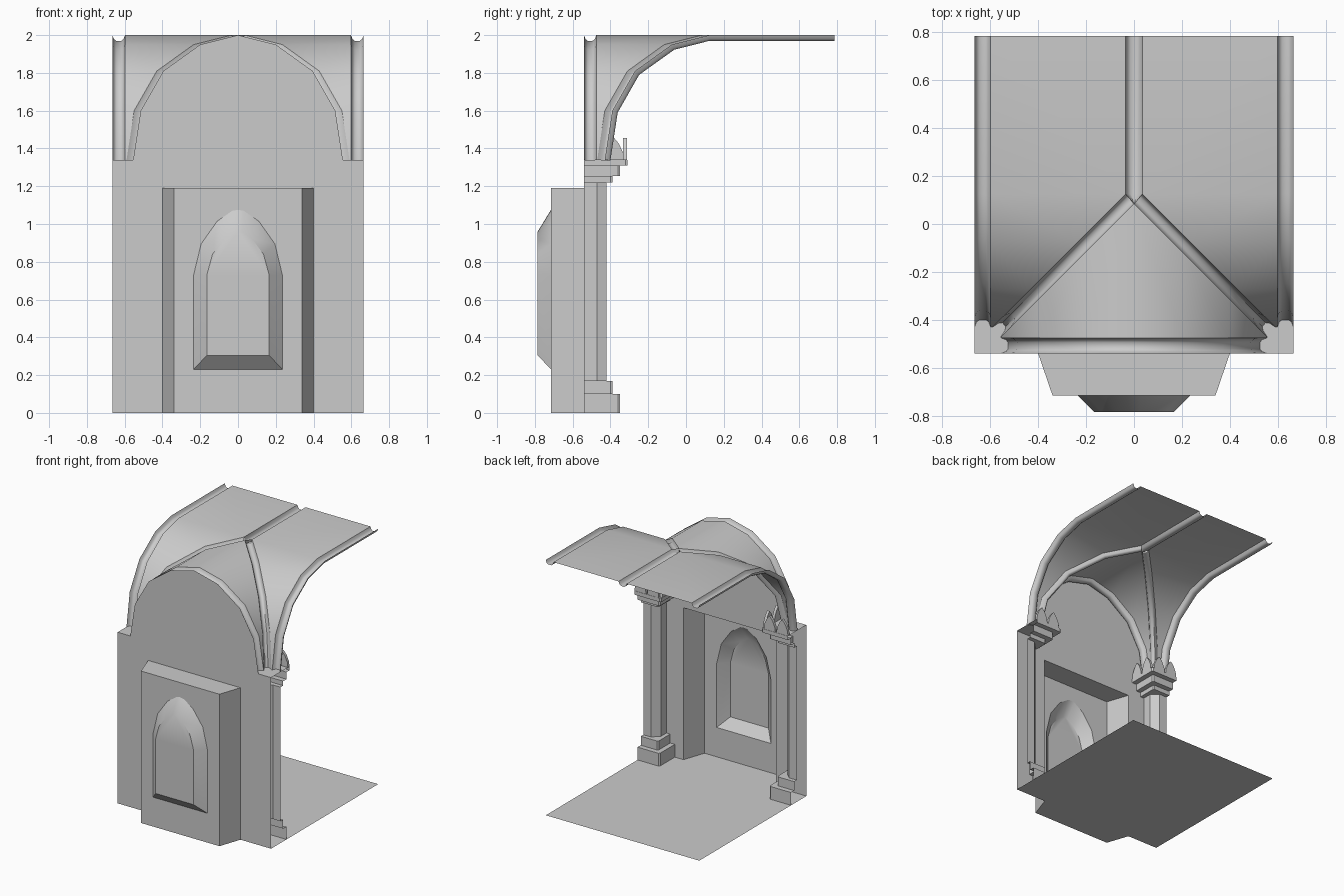
import bpy, bmesh, math
from mathutils import Vector

if "Cube" in bpy.data.objects:
    bpy.data.objects.remove(bpy.data.objects["Cube"])

stone = bpy.data.materials.new("grey_stone")
stone.use_nodes = True
GREY = (0.6, 0.6, 0.6, 1)
stone.diffuse_color = GREY
stone.node_tree.nodes["Principled BSDF"].inputs["Base Color"].default_value = GREY

W = 0.665               # half width
WALL, BACK = -0.54, 0.785
SPRING = 1.34           # height where the vault starts
ARCH = [(0.555, SPRING), (0.515, 1.6), (0.395, 1.81), (0.2, 1.95), (0, 2)]


def finish(name, bm, mirror=False, angle=40):
    """Turn a bmesh into a stone object, optionally mirrored across x."""
    bmesh.ops.remove_doubles(bm, verts=bm.verts, dist=0.0005)
    bmesh.ops.recalc_face_normals(bm, faces=bm.faces)
    mesh = bpy.data.meshes.new(name)
    bm.to_mesh(mesh)
    bm.free()
    mesh.materials.append(stone)
    mesh.shade_smooth()
    mesh.set_sharp_from_angle(angle=math.radians(angle))
    obj = bpy.data.objects.new(name, mesh)
    bpy.context.collection.objects.link(obj)
    if mirror:
        mod = obj.modifiers.new("mirror", 'MIRROR')
        mod.use_mirror_merge = True
    return obj


def loft(bm, sections, closed=False):
    """Skin consecutive sections with quads."""
    rows = [[bm.verts.new(p) for p in s] for s in sections]
    for a, b in zip(rows, rows[1:]):
        n = len(a)
        for i in range(n if closed else n - 1):
            j = (i + 1) % n
            bm.faces.new((a[i], a[j], b[j], b[i]))
    return rows


def polygon(bm, points):
    return bm.faces.new([bm.verts.new(p) for p in points])


def mirrored(half):
    """Complete a half outline that runs up to the centre line."""
    return half + [(-x, z) for x, z in reversed(half) if x > 0]


def inward(i):
    """Unit normal of the arch profile, pointing into the room."""
    if i == len(ARCH) - 1:
        return Vector((0, -1))
    a, b = Vector(ARCH[max(i - 1, 0)]), Vector(ARCH[i + 1])
    t = (b - a).normalized()
    return Vector((-t.y, t.x)) if t.x > 0 else Vector((-abs(t.y), -abs(t.x)))


def trough(a, b, drop):
    """Rib section hung between two edge points."""
    a, b, drop = Vector(a), Vector(b), Vector(drop)
    return [a, a.lerp(b, 0.12) + drop * 0.7, a.lerp(b, 0.3) + drop,
            a.lerp(b, 0.7) + drop, a.lerp(b, 0.88) + drop * 0.7, b]


# Floor with the alcove extension
bm = bmesh.new()
half_floor = [(W, BACK), (W, WALL), (0.4, WALL), (0.34, -0.715)]
polygon(bm, [(x, y, 0) for x, y in mirrored(half_floor)])
finish("floor", bm)

# Arched wall with the alcove opening
bm = bmesh.new()
half_wall = [(0.4, 1.19), (0.4, 0), (W, 0), (W, SPRING)] + ARCH
outline = half_wall + [(-x, z) for x, z in reversed(half_wall[:-1])]
polygon(bm, [(x, WALL, z) for x, z in outline])
finish("wall", bm)

# Alcove: tapered sides and ceiling, and a back panel with a window opening
OUTER = [(0.235, 0.23), (0.235, 0.73), (0.195, 0.895), (0.11, 1.015), (0.03, 1.07), (0, 1.075)]
INNER = [(0.165, 0.305), (0.165, 0.73), (0.135, 0.84), (0.075, 0.92), (0.02, 0.957), (0, 0.96)]
bm = bmesh.new()
loft(bm, [[(s * x, y, z) for s, z in ((1, 0), (1, 1.19), (-1, 1.19), (-1, 0))]
          for x, y in ((0.4, WALL), (0.34, -0.715))])
for s in (1, -1):
    polygon(bm, [(s * x, -0.715, z) for x, z in
                 [(0, 0), (0.34, 0), (0.34, 1.19), (0, 1.19)] + OUTER[::-1] + [(0, 0.23)]])
finish("alcove", bm, angle=20)

# Window niche with splayed sides
bm = bmesh.new()
rings = loft(bm, [[(x, y, z) for x, z in mirrored(half)]
                  for half, y in ((OUTER, -0.715), (INNER, -0.785))], closed=True)
bm.faces.new(rings[1])
finish("window_niche", bm)

# Vault cells: wall bay and corridor ceiling, meeting along the diagonals
bm = bmesh.new()
loft(bm, [[(x, -0.475, z), (x, 0.085 - x, z)] for x, z in ARCH])
finish("wall_vault", bm, mirror=True)

bm = bmesh.new()
rows = [[(x + 0.035, 0.125 - x, z), (0.598, 0.125 - x, z)] for x, z in ARCH]
loft(bm, rows + [[(0.035, BACK, 2), (0.598, BACK, 2)]])
finish("corridor_vault", bm, mirror=True)

# Ribs
DEPTH = 0.03
wall_rib, groin_rib, cross_rib = [], [], []
for i, (x, z) in enumerate(ARCH):
    n = inward(i) * DEPTH
    wall_rib.append(trough((x, WALL, z), (x, -0.475, z), (n.x, 0, n.y)))
    groin_rib.append(trough((x, 0.085 - x, z), (x + 0.035, 0.125 - x, z), (n.x, -n.x, n.y)))
    cross_rib.append(trough((0.598, 0.125 - x, z), (W, 0.125 - x, z), (0, -n.x, n.y)))
cross_rib.append(trough((0.598, BACK, 2), (W, BACK, 2), (0, 0, -DEPTH)))
for name, sections in (("wall_rib", wall_rib), ("groin_rib", groin_rib), ("cross_rib", cross_rib)):
    bm = bmesh.new()
    loft(bm, sections)
    finish(name, bm, mirror=True, angle=50)

bm = bmesh.new()
loft(bm, [trough((-w, y, 2), (w, y, 2), (0, 0, -DEPTH))
          for w, y in ((0.002, 0.085), (0.035, 0.125), (0.035, BACK))])
finish("ridge_rib", bm, angle=50)

# Corner columns: stepped base, chamfered shaft, stepped capital
STEPS = [(0, 0.1, 0.19, 0.01), (0.1, 0.17, 0.15, 0.01), (0.17, 1.22, 0.118, 0.05),
         (1.22, 1.255, 0.15, 0.01), (1.255, 1.31, 0.19, 0.01), (1.31, SPRING, 0.23, 0.01)]
bm = bmesh.new()
sections = []
for low, high, r, c in STEPS:
    for z in (low, high):
        sections.append([(W - u, WALL + v, z) for u, v in
                         ((r, 0), (r, r - c), (r - c, r), (0, r))])
rows = loft(bm, sections)
bm.faces.new(rows[-1] + [bm.verts.new((W, WALL, SPRING))])
finish("column", bm, mirror=True, angle=30)

# Pointed leaves standing on the two outer edges of each capital
LEAF = [(-0.05, 0), (-0.045, 0.04), (-0.025, 0.085), (0, 0.115),
        (0.025, 0.085), (0.045, 0.04), (0.05, 0)]
bm = bmesh.new()
for centre in (0.05, 0.16):
    for side in (0, 1):
        rings = []
        for depth in (0.207, 0.228):
            ring = []
            for u, h in LEAF:
                along = centre + u
                dx, dy = (along, depth) if side else (depth, along)
                ring.append((W - dx, WALL + dy, SPRING + h))
            rings.append(ring)
        made = loft(bm, rings, closed=True)
        for ring in made:
            bm.faces.new(ring)
finish("capital_leaves", bm, mirror=True, angle=30)
